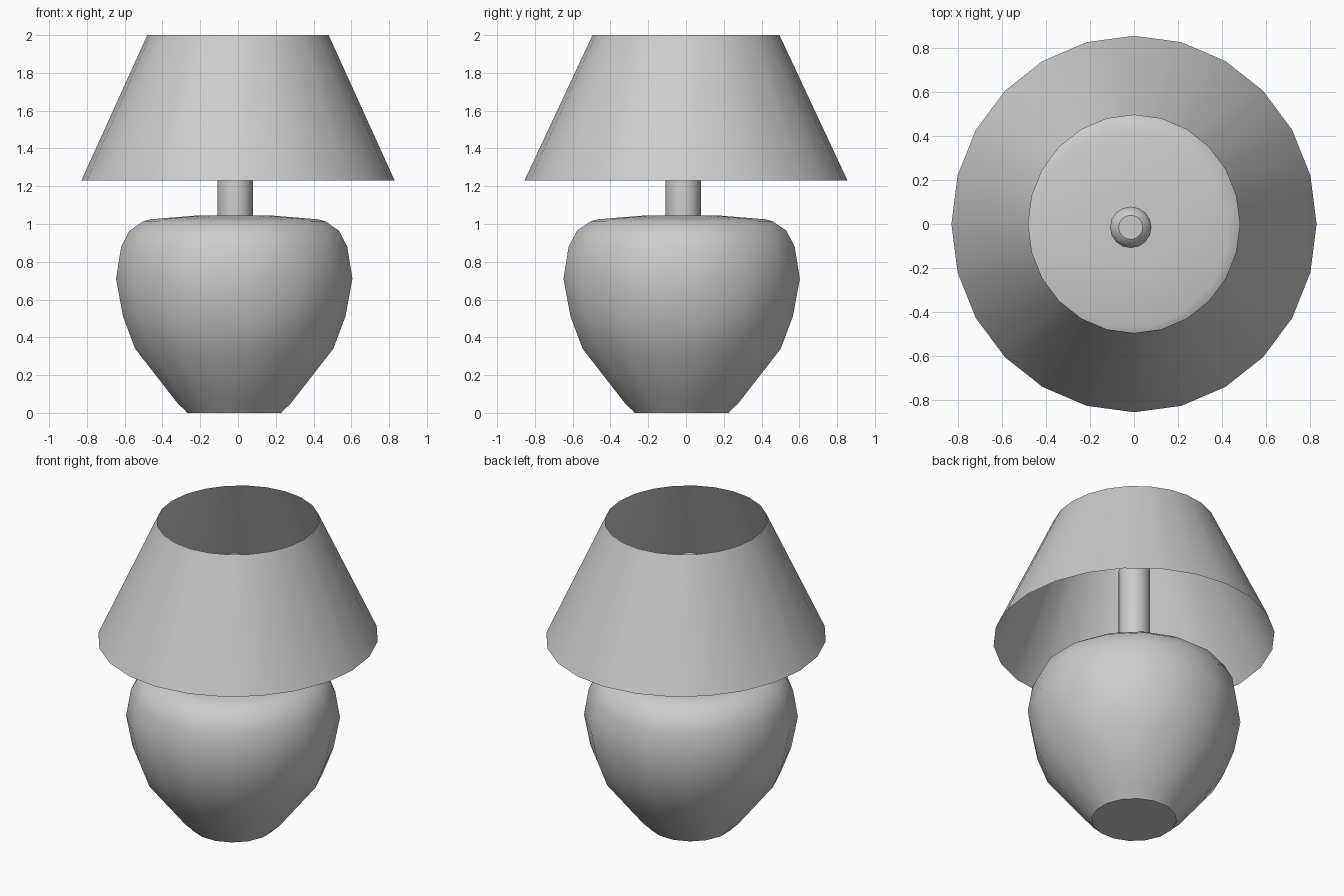
import bpy, bmesh, math

if "Cube" in bpy.data.objects:
    bpy.data.objects.remove(bpy.data.objects["Cube"])


def lathe(name, profile, sides, centre=(0, 0), phase=0.0, stretch=(1, 1),
          cap_bottom=False, cap_top=False):
    """Turn a (radius, height) profile around a vertical axis."""
    bm = bmesh.new()
    rings = []
    for r, z in profile:
        ring = []
        for i in range(sides):
            a = 2 * math.pi * (i + phase) / sides
            ring.append(bm.verts.new((centre[0] + r * stretch[0] * math.cos(a),
                                      centre[1] + r * stretch[1] * math.sin(a), z)))
        rings.append(ring)
    for low, high in zip(rings, rings[1:]):
        for i in range(sides):
            j = (i + 1) % sides
            bm.faces.new((low[i], low[j], high[j], high[i]))
    if cap_bottom:
        bm.faces.new(rings[0][::-1])
    if cap_top:
        bm.faces.new(rings[-1])
    mesh = bpy.data.meshes.new(name)
    bm.to_mesh(mesh)
    bm.free()
    obj = bpy.data.objects.new(name, mesh)
    bpy.context.collection.objects.link(obj)
    bpy.ops.object.select_all(action='DESELECT')
    obj.select_set(True)
    bpy.context.view_layer.objects.active = obj
    bpy.ops.object.shade_smooth_by_angle(angle=math.radians(35))
    return obj


# Rounded vase-like base
lathe("lamp_base",
      [(0.255, 0.0), (0.262, 0.01), (0.305, 0.05), (0.535, 0.34), (0.60, 0.51),
       (0.638, 0.71), (0.61, 0.88), (0.565, 0.965), (0.49, 1.015),
       (0.45, 1.025), (0.20, 1.045)],
      16, centre=(-0.02, -0.023), phase=0.5, cap_bottom=True, cap_top=True)

# Stem with chamfered tip, rising inside the shade
lathe("stem",
      [(0.094, 1.03), (0.094, 1.71), (0.082, 1.74), (0.055, 1.76)],
      16, centre=(-0.015, -0.015), cap_bottom=True, cap_top=True)

# Open conical shade, slightly wider front to back
lathe("lamp_shade", [(0.855, 1.23), (0.495, 2.0)], 24, stretch=(0.97, 1.0))
